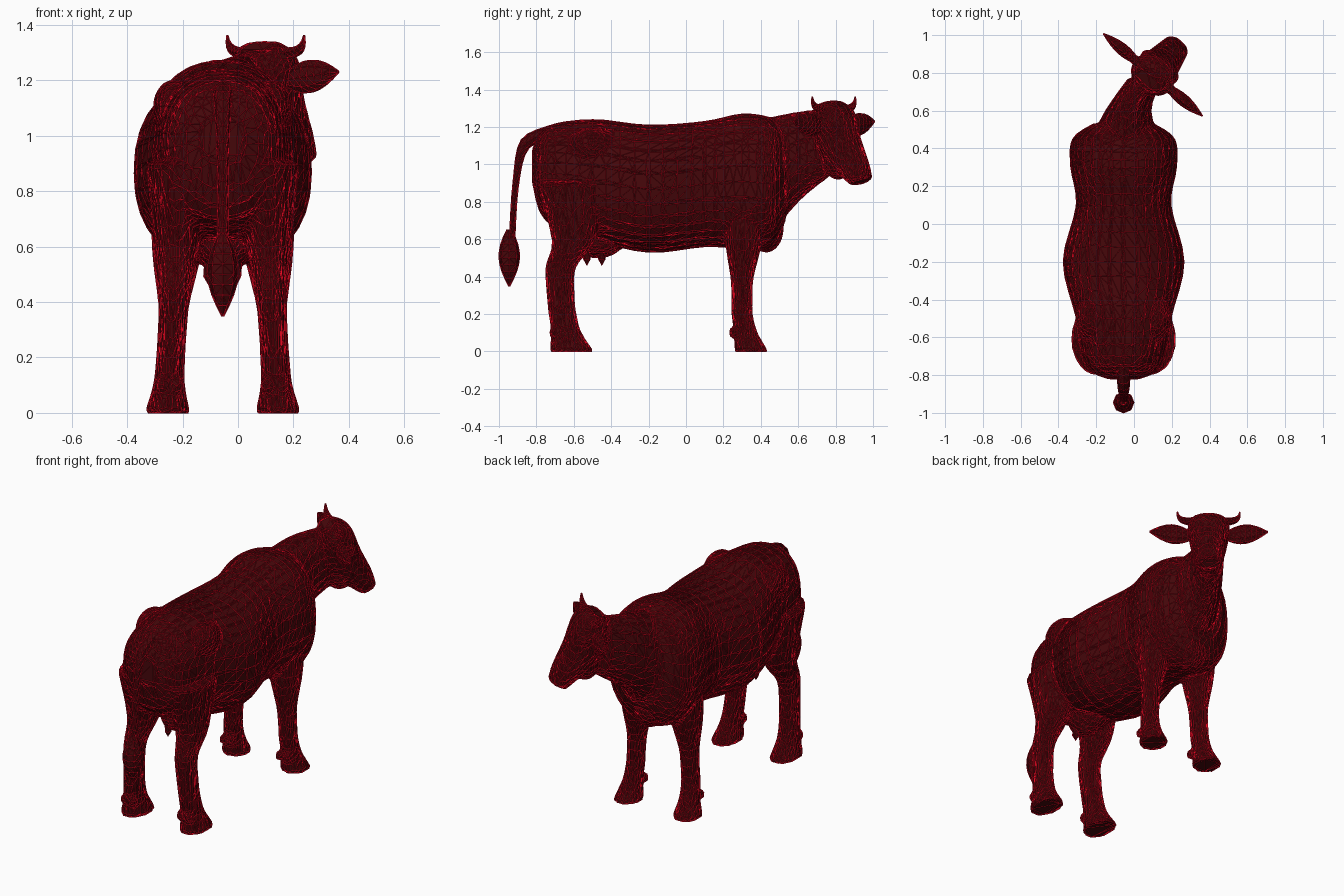
import bpy, bmesh, math
from mathutils import Vector

cube = bpy.data.objects.get("Cube")
if cube:
    bpy.data.objects.remove(cube)


def material(name, red, green, blue):
    mat = bpy.data.materials.new(name)
    mat.use_nodes = True
    mat.diffuse_color = (red, green, blue, 1)
    mat.node_tree.nodes["Principled BSDF"].inputs["Base Color"].default_value = (red, green, blue, 1)
    return mat


hide_colour = material("dark_red_hide", 0.06, 0.002, 0.003)
line_colour = material("bright_red_line", 0.8, 0.002, 0.015)

across, along, up = Vector((1, 0, 0)), Vector((0, 1, 0)), Vector((0, 0, 1))
middle = across * -0.055                      # centre line of the body
poll = Vector((0.1, 0.79, 0))                 # the head is turned to one side
forward = Vector((0.64, 0.77, 0)).normalized()
sideways = forward.cross(up)


def smooth_rings(keys, steps):
    """Fill in extra rings on a smooth curve through the key rings."""
    rings = []
    for index in range(len(keys) - 1):
        before, start = keys[max(index - 1, 0)], keys[index]
        end, after = keys[index + 1], keys[min(index + 2, len(keys) - 1)]
        for step in range(steps):
            t = step / steps
            slope = (end - before) / 2
            bend = before - start * 2.5 + end * 2 - after / 2
            twist = (start - end) * 1.5 + (after - before) / 2
            rings.append(start + slope * t + bend * t * t + twist * t * t * t)
    return rings + [keys[-1]]


def loft(bm, keys, u, v, sides=20, power=2.0, steps=4):
    """Skin superellipse rings given as (centre, radius on u, radius on v)."""
    def squarer(value):
        return math.copysign(abs(value) ** (2 / power), value)

    angles = [math.tau * side / sides for side in range(sides)]
    outline = [(squarer(math.cos(angle)), squarer(math.sin(angle))) for angle in angles]
    keys = [Vector((*centre, ru, rv)) for centre, ru, rv in keys]
    rows = []
    for x, y, z, ru, rv in smooth_rings(keys, steps):
        centre = Vector((x, y, z))
        rows.append([bm.verts.new(centre + u * ru * a + v * rv * b) for a, b in outline])
    faces = [bm.faces.new(rows[0]), bm.faces.new(rows[-1])]
    for row, following in zip(rows, rows[1:]):
        for side in range(sides):
            after = (side + 1) % sides
            faces.append(bm.faces.new((row[side], row[after], following[after], following[side])))
    bmesh.ops.recalc_face_normals(bm, faces=faces)


def ball(bm, centre, width, depth, height, detail=3):
    made = bmesh.ops.create_icosphere(bm, subdivisions=detail, radius=1)["verts"]
    bmesh.ops.scale(bm, vec=(width, depth, height), verts=made)
    bmesh.ops.translate(bm, vec=centre, verts=made)


def finish(name, bm, blended=False):
    mesh = bpy.data.meshes.new(name)
    bm.to_mesh(mesh)
    bm.free()
    part = bpy.data.objects.new(name, mesh)
    bpy.context.collection.objects.link(part)
    mesh.materials.append(hide_colour)
    mesh.materials.append(line_colour)
    if blended:
        remesh = part.modifiers.new("blend", 'REMESH')
        remesh.mode, remesh.voxel_size = 'VOXEL', 0.012
        soften = part.modifiers.new("soften", 'SMOOTH')
        soften.factor, soften.iterations = 0.5, 3
        part.modifiers.new("facets", 'DECIMATE').ratio = 0.13
    else:
        part.modifiers.new("facets", 'TRIANGULATE')
    # Thin bright lines along the facet edges
    wire = part.modifiers.new("edge_lines", 'WIREFRAME')
    wire.thickness, wire.material_offset = 0.0055, 1
    wire.use_replace = wire.use_even_offset = False


def leg(bm, side, ankle, upper, depth):
    """Upper rings (height, y, radius) above a shared ankle and hoof."""
    foot = [(0.2, ankle, 0.05), (0.1, ankle + 0.02, 0.055), (0, ankle + 0.05, 0.08)]
    keys = []
    for height, y, radius in upper + foot:
        out = side * (0.2 - 0.06 * height)
        keys.append((middle + across * out + along * y + up * height, radius, radius * depth))
    loft(bm, keys, across, along)
    for toe in (-0.03, 0.03):                 # dewclaws behind the ankle
        claw = middle + across * (side * 0.19 + toe) + along * (ankle - 0.05) + up * 0.1
        ball(bm, claw, 0.02, 0.02, 0.03)


body = bmesh.new()

# Trunk, from rump to chest: y, half width, belly height, back height
trunk = [(-0.82, 0.08, 0.9, 1.08), (-0.75, 0.2, 0.7, 1.2), (-0.5, 0.25, 0.6, 1.24),
         (-0.2, 0.32, 0.53, 1.21), (0.1, 0.25, 0.56, 1.23), (0.3, 0.28, 0.55, 1.27),
         (0.45, 0.27, 0.55, 1.25), (0.53, 0.16, 0.7, 1.2)]
loft(body, [(middle + along * y + up * (belly + back) / 2, width, (back - belly) / 2)
            for y, width, belly, back in trunk], across, up, sides=32, power=2.3)

# Neck, bending towards the turned head
loft(body, [((-0.05, 0.4, 0.9), 0.2, 0.34), ((-0.03, 0.6, 1.04), 0.12, 0.24),
            ((0.06, 0.77, 1.12), 0.09, 0.18)], across, up)

# Head, from crown to muzzle: reach, height, half width, half depth
head = [(-0.04, 1.32, 0.09, 0.05), (0, 1.25, 0.12, 0.1), (0.05, 1.1, 0.1, 0.11),
        (0.14, 0.98, 0.08, 0.08), (0.19, 0.91, 0.07, 0.05)]
loft(body, [(poll + forward * reach + up * height, width, depth)
            for reach, height, width, depth in head],
     sideways, (forward * 2 + up).normalized(), power=2.4)
ball(body, poll + forward * 0.03 + up * 1.02, 0.08, 0.08, 0.1)     # jaw

# Legs, hips, shoulders and brows on both sides
for side in (-1, 1):
    leg(body, side, -0.66, [(0.9, -0.61, 0.13), (0.6, -0.6, 0.08), (0.45, -0.67, 0.055),
                            (0.3, -0.67, 0.05)], depth=1.45)
    leg(body, side, 0.3, [(0.9, 0.33, 0.11), (0.6, 0.31, 0.09), (0.4, 0.3, 0.055),
                          (0.3, 0.3, 0.05)], depth=1.1)
    ball(body, middle + Vector((side * 0.18, -0.5, 1.1)), 0.07, 0.12, 0.1)
    ball(body, middle + Vector((side * 0.17, 0.33, 0.9)), 0.11, 0.15, 0.3)
    ball(body, poll + sideways * side * 0.09 + forward * 0.06 + up * 1.2, 0.03, 0.03, 0.03)

# Udder and brisket
ball(body, middle + Vector((0, -0.47, 0.6)), 0.1, 0.14, 0.1)
ball(body, middle + Vector((0, 0.43, 0.66)), 0.1, 0.09, 0.13)
finish("body", body, blended=True)

# Teats under the udder
teats = bmesh.new()
for side in (-0.05, 0.05):
    for y in (-0.53, -0.45):
        ball(teats, middle + Vector((side, y, 0.52)), 0.02, 0.02, 0.06, detail=1)
finish("teats", teats)

# Leaf-shaped ears and upward curling horns
eighths = [step / 8 for step in range(9)]
for side, label in ((1, "left"), (-1, "right")):
    outward = sideways * side
    ear, horn = bmesh.new(), bmesh.new()
    leaf, curl = [], []
    for t in eighths:
        swell = math.sin(math.pi * (0.1 + 0.88 * t))
        leaf.append((poll + outward * (0.09 + t / 4) + up * (1.2 + 0.03 * t), 0.03 * swell, 0.06 * swell))
        bow = math.sin(t * math.pi / 2)
        radius = 0.03 * (1.1 - t)
        curl.append((poll + outward * (0.07 + 0.11 * bow) + up * (1.3 + 0.06 * t ** 3), radius, radius))
    loft(ear, leaf, forward, up, sides=10, steps=1)
    loft(horn, curl, forward, (up - outward).normalized(), sides=6, steps=1)
    finish(label + "_ear", ear)
    finish(label + "_horn", horn)

# Tail hanging from the rump, ending in a tuft
tail = bmesh.new()
loft(tail, [(middle + along * y + up * height, radius, radius)
            for y, height, radius in ((-0.7, 1.18, 0.04), (-0.86, 1.11, 0.03),
                                      (-0.91, 0.9, 0.02), (-0.93, 0.6, 0.02))],
     across, (along - up).normalized(), sides=8)
tuft = []
for t in eighths:
    radius = 0.055 * math.sin(math.pi * (0.08 + 0.9 * t))
    tuft.append((middle + along * -0.945 + up * (0.65 - 0.3 * t), radius, radius))
loft(tail, tuft, across, along, sides=8, steps=1)
finish("tail", tail)
